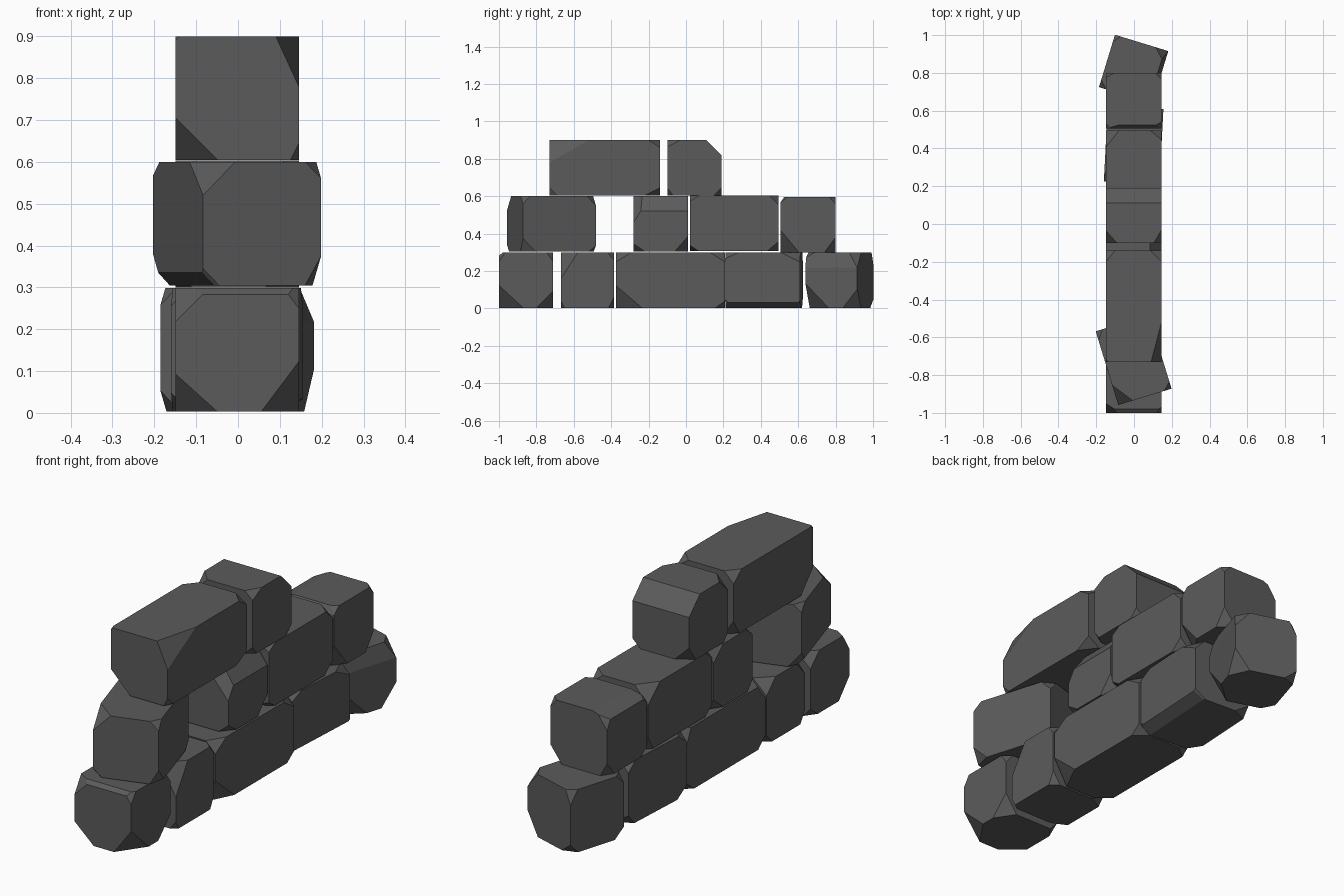
import bpy
import bmesh
import math
import random
from mathutils import Vector, Matrix

random.seed(4)

if "Cube" in bpy.data.objects:
    bpy.data.objects.remove(bpy.data.objects["Cube"], do_unlink=True)

# Single stone colour
stone_grey = bpy.data.materials.new("stone grey")
stone_grey.use_nodes = True
colour = (0.105, 0.105, 0.105, 1.0)
stone_grey.diffuse_color = colour
shader = stone_grey.node_tree.nodes["Principled BSDF"]
shader.inputs["Base Color"].default_value = colour
shader.inputs["Roughness"].default_value = 0.9

WIDTH = 0.295
HEIGHT = 0.295
SIGN = {"+": 1, "-": -1, "0": 0}
CORNERS = [a + b + c for a in "+-" for b in "+-" for c in "+-"]


def slice_off(bm, half, where, depth):
    """Cut a corner (such as '+-+') or an edge ('0' on its axis) off a block."""
    signs = [SIGN[s] for s in where]
    normal = Vector([s / d if s else 0 for s, d in zip(signs, depth)])
    axis = next(i for i in range(3) if signs[i])
    point = Vector([s * h for s, h in zip(signs, half)])
    point[axis] -= signs[axis] * depth[axis]
    geom = bm.verts[:] + bm.edges[:] + bm.faces[:]
    cut = bmesh.ops.bisect_plane(bm, geom=geom, dist=1e-5, plane_co=point,
                                 plane_no=normal.normalized(), clear_outer=True)
    edges = [e for e in cut["geom_cut"] if isinstance(e, bmesh.types.BMEdge)]
    if edges:
        bmesh.ops.contextual_create(bm, geom=edges)


def stone(name, middle, length, base, turn=0, **options):
    """Rough block along y; cut depths are in hundredths of a unit."""
    cuts = options.get("cuts", {})
    half = (WIDTH / 2, length / 2, HEIGHT / 2)
    bm = bmesh.new()
    bmesh.ops.create_cube(bm, size=1)
    bmesh.ops.scale(bm, vec=[2 * h for h in half], verts=bm.verts)
    for where in CORNERS:
        if where not in cuts:
            slice_off(bm, half, where, [random.uniform(0.03, 0.075) for _ in range(3)])
    for where, depth in cuts.items():
        slice_off(bm, half, where, [d / 100 for d in depth])
    bmesh.ops.recalc_face_normals(bm, faces=bm.faces)
    mesh = bpy.data.meshes.new(name)
    bm.to_mesh(mesh)
    bm.free()
    mesh.materials.append(stone_grey)
    block = bpy.data.objects.new(name, mesh)
    block.matrix_world = (Matrix.Translation((-0.002, middle, base + HEIGHT / 2))
                          @ Matrix.Rotation(math.radians(turn), 4, "Z"))
    bpy.context.collection.objects.link(block)


# Bottom course
stone("bottom_front_stone", -0.855, 0.29, 0.003, cuts={
    "+--": (9, 13, 12), "---": (10, 8, 9), "--+": (8, 5, 8),
    "++-": (6, 9, 9), "0-+": (1, 2, 1.5)})
stone("bottom_second_stone", -0.527, 0.285, 0.003, cuts={
    "+-+": (8, 9, 14), "++-": (4, 3, 6), "+--": (3, 2, 4)})
stone("bottom_long_stone", -0.083, 0.585, 0.003, cuts={
    "+--": (7, 14, 12), "+-+": (5, 8, 5), "+++": (5, 8, 5)})
stone("bottom_fourth_stone", 0.417, 0.40, 0.003, turn=-3, cuts={
    "+++": (5, 10, 5), "+0-": (5, 1, 3)})
stone("bottom_back_stone", 0.82, 0.29, 0.003, turn=-17, cuts={
    "+++": (7, 7, 8), "++-": (7, 8, 10), "+--": (8, 13, 13),
    "--+": (4, 4, 4), "---": (5, 5, 5), "+0+": (2, 1, 8)})

# Middle course
stone("middle_front_stone", -0.72, 0.408, 0.305, turn=17, cuts={
    "--+": (8, 11, 8), "+-+": (4, 4, 4), "+--": (4, 7, 7),
    "---": (4, 4, 4), "++-": (4, 4, 3), "+++": (5, 5, 5), "-0-": (3, 1, 3)})
stone("middle_second_stone", -0.135, 0.29, 0.305, cuts={
    "+0+": (6, 1, 8), "+-+": (12, 9, 14), "++-": (6, 7, 8), "+--": (5, 6, 4)})
stone("middle_long_stone", 0.258, 0.475, 0.308, cuts={
    "+-+": (4, 5, 3), "+++": (6, 5, 5), "++-": (5, 6, 5), "-++": (7, 9, 8)})
stone("middle_back_stone", 0.652, 0.295, 0.30, cuts={
    "+--": (8, 10, 12), "++-": (6, 6, 8), "-0+": (7, 1, 3), "0-+": (1, 2, 3)})

# Top course
stone("top_long_stone", -0.435, 0.59, 0.605, cuts={
    "+-+": (5.5, 21, 12), "---": (10, 9, 10), "+--": (2, 4, 4),
    "++-": (6, 8, 4), "+++": (6, 6, 4), "-++": (5, 6, 5), "--+": (1, 2, 1)})
stone("top_back_stone", 0.045, 0.29, 0.605, cuts={
    "0++": (1, 8, 8), "+--": (4, 3, 4)})
